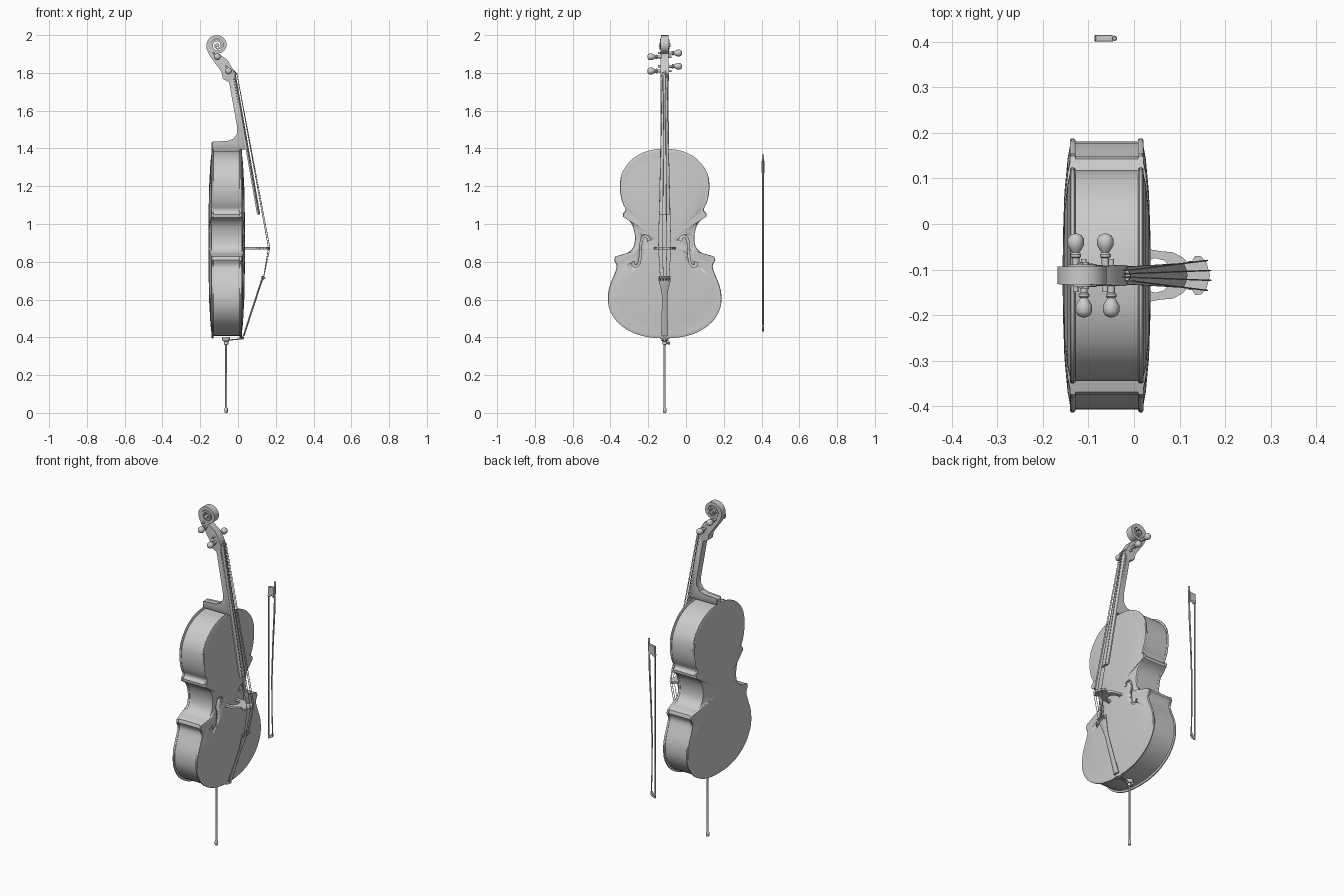
import bpy, bmesh
from math import sin, cos, pi, radians
from mathutils import Vector

cube = bpy.data.objects.get("Cube")
if cube:
    bpy.data.objects.remove(cube, do_unlink=True)

grey = bpy.data.materials.new("plain_grey")
grey.use_nodes = True
grey.diffuse_color = (0.6, 0.6, 0.6, 1)
for node in grey.node_tree.nodes:
    if node.type == 'BSDF_PRINCIPLED':
        node.inputs["Base Color"].default_value = (0.6, 0.6, 0.6, 1)

MID = -0.113    # y of the instrument's centre plane
BOW = 0.408     # y of the bow


def loft(name, rings, loop=False, angle=40):
    """Skin a row of equal rings; cap the ends, or join last to first."""
    bm = bmesh.new()
    rows = [[bm.verts.new(p) for p in ring] for ring in rings]
    n = len(rows[0])
    pairs = list(zip(rows, rows[1:]))
    if loop:
        pairs.append((rows[-1], rows[0]))
    else:
        bm.faces.new(rows[0][::-1])
        bm.faces.new(rows[-1])
    for a, b in pairs:
        for i in range(n):
            j = (i + 1) % n
            bm.faces.new((a[i], a[j], b[j], b[i]))
    bmesh.ops.recalc_face_normals(bm, faces=bm.faces)
    for f in bm.faces:
        f.smooth = True
    for e in bm.edges:
        e.smooth = e.calc_face_angle(0) < radians(angle)
    mesh = bpy.data.meshes.new(name)
    bm.to_mesh(mesh)
    bm.free()
    mesh.materials.append(grey)
    obj = bpy.data.objects.new(name, mesh)
    bpy.context.scene.collection.objects.link(obj)
    return obj


def tube(name, pts, radii, n=8):
    """Round bar along a path; radii is one number or one per point."""
    pts = [Vector(p) for p in pts]
    if not isinstance(radii, (list, tuple)):
        radii = [radii] * len(pts)
    rings = []
    for i, p in enumerate(pts):
        d = (pts[min(i + 1, len(pts) - 1)] - pts[max(i - 1, 0)]).normalized()
        u = d.cross(Vector((0, 1, 0)) if abs(d.y) < 0.8 else Vector((0, 0, 1))).normalized()
        w = d.cross(u)
        rings.append([p + radii[i] * (u * cos(2 * pi * k / n) + w * sin(2 * pi * k / n))
                      for k in range(n)])
    return loft(name, rings)


def spline(pts, steps=3):
    """Catmull-Rom samples through 2D points, both ends included."""
    p = [Vector(q) for q in pts]
    p = [2 * p[0] - p[1]] + p + [2 * p[-1] - p[-2]]
    out = []
    for a, b, c, d in zip(p, p[1:], p[2:], p[3:]):
        for k in range(steps):
            t = k / steps
            out.append(0.5 * (2 * b + (c - a) * t + (2 * a - 5 * b + 4 * c - d) * t * t
                              + (3 * b - a - 3 * c + d) * t ** 3))
    return out + [p[-2]]


def slab(name, profile, y, half):
    """Extrude an (x, z) profile across y with slightly eased sides."""
    cx = sum(p[0] for p in profile) / len(profile)
    cz = sum(p[1] for p in profile) / len(profile)
    rings = []
    for w, s in ((-half, 0.95), (-half * 0.8, 1), (half * 0.8, 1), (half, 0.95)):
        rings.append([(cx + (x - cx) * s, y + w, cz + (z - cz) * s) for x, z in profile])
    return loft(name, rings, angle=35)


def arched(x, z, half, thick):
    """Cross-section with a flat back and a rounded front."""
    return [(x, MID - half, z), (x + thick * 0.6, MID - half, z),
            (x + thick, MID - half * 0.5, z), (x + thick * 1.2, MID, z),
            (x + thick, MID + half * 0.5, z), (x + thick * 0.6, MID + half, z),
            (x, MID + half, z)]


# Body outline: upper bout, waist and lower bout meeting at the corners
upper = [(0, 1.4), (0.09, 1.387), (0.17, 1.345), (0.226, 1.27), (0.237, 1.19),
         (0.226, 1.12), (0.207, 1.077), (0.222, 1.055)]
waist = [(0.22, 1.038), (0.19, 1.018), (0.168, 0.985), (0.157, 0.93), (0.165, 0.88),
         (0.195, 0.848), (0.235, 0.836), (0.262, 0.827)]
lower = [(0.268, 0.808), (0.254, 0.775), (0.268, 0.73), (0.297, 0.65), (0.296, 0.56),
         (0.25, 0.48), (0.17, 0.425), (0.08, 0.4), (0, 0.395)]
half_line = spline(upper) + spline(waist) + spline(lower)
outline = half_line + [Vector((-p.x, p.y)) for p in half_line[-2:0:-1]]


def ring(scale, x):
    return [(x, MID + p.x * scale, 0.9 + (p.y - 0.9) * scale) for p in outline]


# Arched plates with a rounded rim, and hollow ribs between them
section = [(0.02, 0.03), (0.5, 0.026), (0.85, 0.012), (0.97, 0.009), (0.99, 0.009),
           (1, 0.012), (1, 0.018), (0.988, 0.021), (0.96, 0.02), (0.85, 0.026),
           (0.6, 0.033), (0.3, 0.036), (0.02, 0.037)]
front_plate = loft("front_plate", [ring(s, x) for s, x in section])
loft("back_plate", [ring(s, -0.12 - x) for s, x in section])
loft("ribs", [ring(0.978, -0.131), ring(0.978, 0.011), ring(0.966, 0.011),
              ring(0.966, -0.131)], loop=True)

# Sound holes cut through the front plate
hole = spline([(0.082, 0.912), (0.09, 0.932), (0.113, 0.932), (0.126, 0.895),
               (0.128, 0.835), (0.138, 0.787), (0.16, 0.777), (0.169, 0.797)], 4)
cutters = []
for side in (1, -1):
    rings = []
    for i, p in enumerate(hole):
        d = (hole[min(i + 1, len(hole) - 1)] - hole[max(i - 1, 0)]).normalized()
        w = 0.005 + 0.004 * abs(2 * i / (len(hole) - 1) - 1) ** 4
        a, b = p + w * Vector((-d.y, d.x)), p - w * Vector((-d.y, d.x))
        rings.append([(x, MID + side * q.x, q.y)
                      for x, q in ((-0.03, a), (0.07, a), (0.07, b), (-0.03, b))])
    cutter = loft("sound_hole_cutter", rings)
    cutter.hide_render = True
    mod = front_plate.modifiers.new("sound_hole", 'BOOLEAN')
    mod.operation = 'DIFFERENCE'
    mod.solver = 'EXACT'
    mod.object = cutter
    cutters.append(cutter)
bpy.context.view_layer.update()
depsgraph = bpy.context.evaluated_depsgraph_get()
cut_mesh = bpy.data.meshes.new_from_object(front_plate.evaluated_get(depsgraph))
front_plate.modifiers.clear()
front_plate.data = cut_mesh
for cutter in cutters:
    bpy.data.objects.remove(cutter, do_unlink=True)

# Neck with its heel, fingerboard and nut
slab("neck", [(-0.14, 1.395), (-0.14, 1.43), (-0.055, 1.435), (-0.022, 1.447),
              (-0.004, 1.475), (-0.004, 1.52), (-0.045, 1.75), (-0.05, 1.765),
              (-0.024, 1.79), (0.046, 1.395)], MID, 0.021)
loft("fingerboard", [arched(0.101, 1.05, 0.027, 0.014), arched(-0.027, 1.79, 0.019, 0.013)])
loft("nut", [arched(-0.028, 1.788, 0.019, 0.018), arched(-0.03, 1.797, 0.019, 0.018)])

# Pegbox running into the scroll: back edge, front edge, half width
strip = [((-0.045, 1.75), (-0.014, 1.785), 0.021), ((-0.08, 1.768), (-0.018, 1.795), 0.023),
         ((-0.087, 1.804), (-0.03, 1.825), 0.023), ((-0.12, 1.85), (-0.055, 1.868), 0.021),
         ((-0.147, 1.887), (-0.095, 1.897), 0.02)]
TURNS = 54
for i in range(TURNS + 1):
    t = i / TURNS
    ang, r = radians(200 - 810 * t), 0.06 - 0.048 * t
    out, inn = [(-0.109 + k * cos(ang), 1.946 + k * sin(ang)) for k in (r, r * 0.64)]
    strip.append((out, inn, 0.019 + 0.009 * t))
loft("pegbox_and_scroll", [[(a[0], MID - w, a[1]), (a[0], MID + w, a[1]),
                            (b[0], MID + w, b[1]), (b[0], MID - w, b[1])]
                           for a, b, w in strip])
tube("scroll_eye", [(-0.109, MID - 0.03, 1.946), (-0.109, MID + 0.03, 1.946)], 0.01, 12)

# Tuning pegs: thin shaft, collar and bulbous head
pegs = [(-0.05, 1.81, -1), (-0.063, 1.835, 1), (-0.11, 1.885, -1), (-0.128, 1.905, 1)]
peg_shape = [(-0.036, 0.006), (0.03, 0.008), (0.038, 0.008), (0.041, 0.012), (0.046, 0.012),
             (0.05, 0.008), (0.056, 0.012), (0.066, 0.018), (0.08, 0.018), (0.088, 0.013),
             (0.092, 0.004)]
for x, z, side in pegs:
    tube("tuning_peg", [(x, MID + side * d, z) for d, r in peg_shape],
         [r for d, r in peg_shape], 12)

# Bridge: arched legs, narrow waist and curved crown
bridge = [(0.083, 0), (0.08, 0.018), (0.066, 0.033), (0.046, 0.038), (0.033, 0.034),
          (0.031, 0.058), (0.042, 0.056), (0.06, 0.053), (0.085, 0.051), (0.106, 0.04),
          (0.118, 0.028), (0.128, 0.032), (0.134, 0.043), (0.148, 0.042), (0.16, 0.026),
          (0.167, 0)]
bridge += [(x, -d) for x, d in bridge[-2:0:-1]]
loft("bridge", [[(x, MID + d, z) for x, d in bridge] for z in (0.866, 0.879)])

# Tailpiece, tail loop and saddle
loft("tailpiece", [arched(x, z, w, 0.008) for x, z, w in
                   ((0.126, 0.725, 0.031), (0.121, 0.7, 0.032), (0.107, 0.66, 0.021),
                    (0.094, 0.62, 0.014), (0.058, 0.51, 0.016), (0.026, 0.41, 0.019))])
loft("saddle", [arched(0.005, z, 0.025, 0.022) for z in (0.39, 0.403)])
for d in (-0.008, 0.008):
    tube("tail_loop", [(0.03, MID + d, 0.415), (0.022, MID + d, 0.392),
                       (-0.055, MID + d, 0.385)], 0.003, 6)

# Strings with fine tuners
for k, (x, z, side) in zip((-1.5, 0.5, -0.5, 1.5), pegs):
    top = 0.17 - 0.004 * k * k
    tube("string", [(x, MID + k * 0.006, z), (-0.006, MID + k * 0.008, 1.798),
                    (top, MID + k * 0.022, 0.873), (0.134, MID + k * 0.015, 0.71)], 0.0017, 6)
    tube("fine_tuner", [(0.118, MID + k * 0.015, 0.692), (0.136, MID + k * 0.015, 0.712),
                        (0.142, MID + k * 0.015, 0.718)], [0.004, 0.004, 0.006])

# Endpin with socket, thumb screw and rubber tip
pin = [(0, 0.006), (0.004, 0.009), (0.024, 0.009), (0.03, 0.005), (0.36, 0.005),
       (0.362, 0.012), (0.378, 0.012), (0.381, 0.018), (0.388, 0.021), (0.402, 0.021)]
tube("endpin", [(-0.063, MID, z) for z, r in pin], [r for z, r in pin], 14)
tube("thumb_screw", [(-0.063, MID + d, 0.37) for d in (0, 0.015, 0.018, 0.027)],
     [0.004, 0.004, 0.009, 0.009])

# Bow: cambered stick, button, frog, hair and tip
tube("bow_stick", [(-0.043, BOW, 1.345), (-0.046, BOW, 1.2), (-0.056, BOW, 1.0),
                   (-0.063, BOW, 0.8), (-0.063, BOW, 0.6), (-0.058, BOW, 0.445)],
     [0.005, 0.005, 0.0045, 0.004, 0.0035, 0.003])
tube("bow_button", [(-0.043, BOW, z) for z in (1.34, 1.343, 1.365, 1.368)],
     [0.004, 0.006, 0.006, 0.004])
slab("bow_frog", [(-0.046, 1.335), (-0.084, 1.33), (-0.087, 1.275), (-0.075, 1.27),
                  (-0.064, 1.285), (-0.048, 1.27)], BOW, 0.007)
slab("bow_hair", [(-0.085, 1.29), (-0.083, 1.29), (-0.082, 0.435), (-0.084, 0.435)],
     BOW, 0.005)
slab("bow_tip", [(-0.056, 0.465), (-0.062, 0.465), (-0.074, 0.447), (-0.085, 0.445),
                 (-0.085, 0.43), (-0.066, 0.436), (-0.056, 0.446)], BOW, 0.006)
